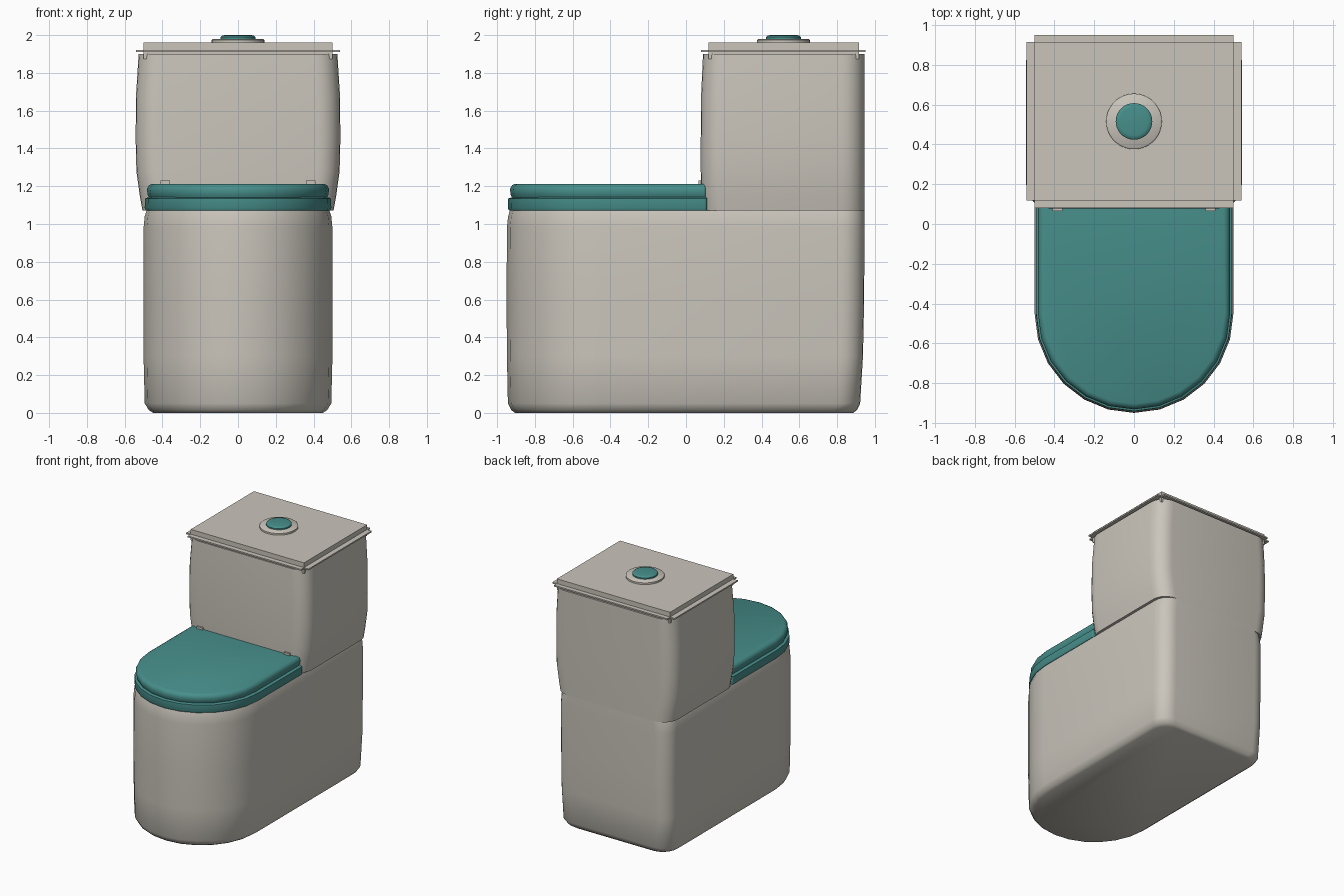
import bpy
import bmesh
from math import radians, sin, cos
from mathutils import Matrix

cube = bpy.data.objects.get("Cube")
if cube:
    bpy.data.objects.remove(cube, do_unlink=True)


def material(name, colour):
    mat = bpy.data.materials.new(name)
    mat.use_nodes = True
    mat.diffuse_color = (*colour, 1)
    mat.node_tree.nodes["Principled BSDF"].inputs["Base Color"].default_value = (*colour, 1)
    return mat


CERAMIC = material("warm grey ceramic", (0.59, 0.56, 0.50))
TEAL = material("teal plastic", (0.063, 0.275, 0.26))


def finish(name, bm, mat, smooth=True):
    bmesh.ops.remove_doubles(bm, verts=bm.verts, dist=0.0005)
    bmesh.ops.recalc_face_normals(bm, faces=bm.faces)
    mesh = bpy.data.meshes.new(name)
    bm.to_mesh(mesh)
    bm.free()
    mesh.materials.append(mat)
    obj = bpy.data.objects.new(name, mesh)
    bpy.context.collection.objects.link(obj)
    if smooth:
        bpy.ops.object.select_all(action="DESELECT")
        obj.select_set(True)
        bpy.context.view_layer.objects.active = obj
        bpy.ops.object.shade_smooth_by_angle(angle=radians(38))
    return obj


def outline(w, front, back, rf, rb, steps=6):
    """Rectangle with separate corner radii at the front and the back."""
    corners = ((w - rb, back - rb, rb, 0), (rb - w, back - rb, rb, 90),
               (rf - w, front + rf, rf, 180), (w - rf, front + rf, rf, 270))
    points = []
    for cx, cy, r, start in corners:
        for i in range(steps + 1):
            a = radians(start + 90 * i / steps)
            points.append((cx + r * cos(a), cy + r * sin(a)))
    return points


def loft(name, rings, mat):
    """Skin a stack of (height, outline) rings and cap both ends."""
    bm = bmesh.new()
    loops = [[bm.verts.new((x, y, z)) for x, y in pts] for z, pts in rings]
    for low, high in zip(loops, loops[1:]):
        for i in range(len(low)):
            j = (i + 1) % len(low)
            bm.faces.new((low[i], low[j], high[j], high[i]))
    bm.faces.new(loops[0])
    bm.faces.new(loops[-1])
    return finish(name, bm, mat)


def box(name, x, y, z, mat):
    bm = bmesh.new()
    spans = (x, y, z)
    centre = [(a + b) / 2 for a, b in spans]
    size = [b - a for a, b in spans]
    bmesh.ops.create_cube(bm, size=1, matrix=Matrix.Translation(centre) @ Matrix.Diagonal((*size, 1)))
    return finish(name, bm, mat, smooth=False)


def turned(name, profile, y, mat):
    """Round part on a vertical axis from (radius, height) pairs."""
    rings = []
    for r, z in profile:
        rings.append((z, [(r * cos(radians(a)), y + r * sin(radians(a)))
                          for a in range(0, 360, 10)]))
    return loft(name, rings, mat)


# Pedestal: half-round front, softly rounded back
loft("pedestal", [(z, outline(w, front, back, w, 0.12)) for z, w, front, back in (
    (0.0, 0.45, -0.905, 0.885), (0.015, 0.472, -0.925, 0.905), (0.05, 0.494, -0.943, 0.922),
    (0.3, 0.5, -0.948, 0.937), (0.6, 0.5, -0.95, 0.943), (0.98, 0.5, -0.948, 0.945),
    (1.04, 0.494, -0.942, 0.945), (1.072, 0.484, -0.932, 0.945))], CERAMIC)

# Cistern with bulging sides
loft("cistern", [(z, outline(w, front, 0.945, 0.12, 0.12)) for z, w, front in (
    (1.072, 0.506, 0.085), (1.15, 0.52, 0.08), (1.28, 0.538, 0.078),
    (1.45, 0.542, 0.078), (1.68, 0.54, 0.08), (1.9, 0.526, 0.09))], CERAMIC)

# Seat and closed cover
loft("seat", [(z, outline(w, front, 0.11, w, 0.012)) for z, w, front in (
    (1.072, 0.488, -0.937), (1.085, 0.494, -0.943),
    (1.135, 0.492, -0.941), (1.142, 0.472, -0.92))], TEAL)
loft("seat_cover", [(z, outline(w, front, 0.105, w, 0.012)) for z, w, front in (
    (1.138, 0.47, -0.92), (1.155, 0.478, -0.928), (1.185, 0.483, -0.932),
    (1.205, 0.472, -0.921), (1.213, 0.455, -0.904))], TEAL)

# Hinge blocks at the back of the cover
for side, sx in (("left", 1), ("right", -1)):
    box(side + "_hinge", sorted((sx * 0.36, sx * 0.41)), (0.065, 0.1), (1.19, 1.23), CERAMIC)

# Stepped cistern lid: a thick slab crossed by two thin rim plates
box("lid_slab", (-0.5, 0.5), (0.118, 0.915), (1.873, 1.96), CERAMIC)
box("lid_side_rim", (-0.54, 0.54), (0.118, 0.915), (1.911, 1.922), CERAMIC)
box("lid_end_rim", (-0.5, 0.5), (0.08, 0.95), (1.911, 1.922), CERAMIC)

# Flush button and its collar
turned("button_collar", ((0.14, 1.955), (0.14, 1.974), (0.132, 1.98)), 0.516, CERAMIC)
turned("flush_button", ((0.092, 1.975), (0.092, 1.99), (0.085, 1.997), (0.07, 2.0)), 0.516, TEAL)
